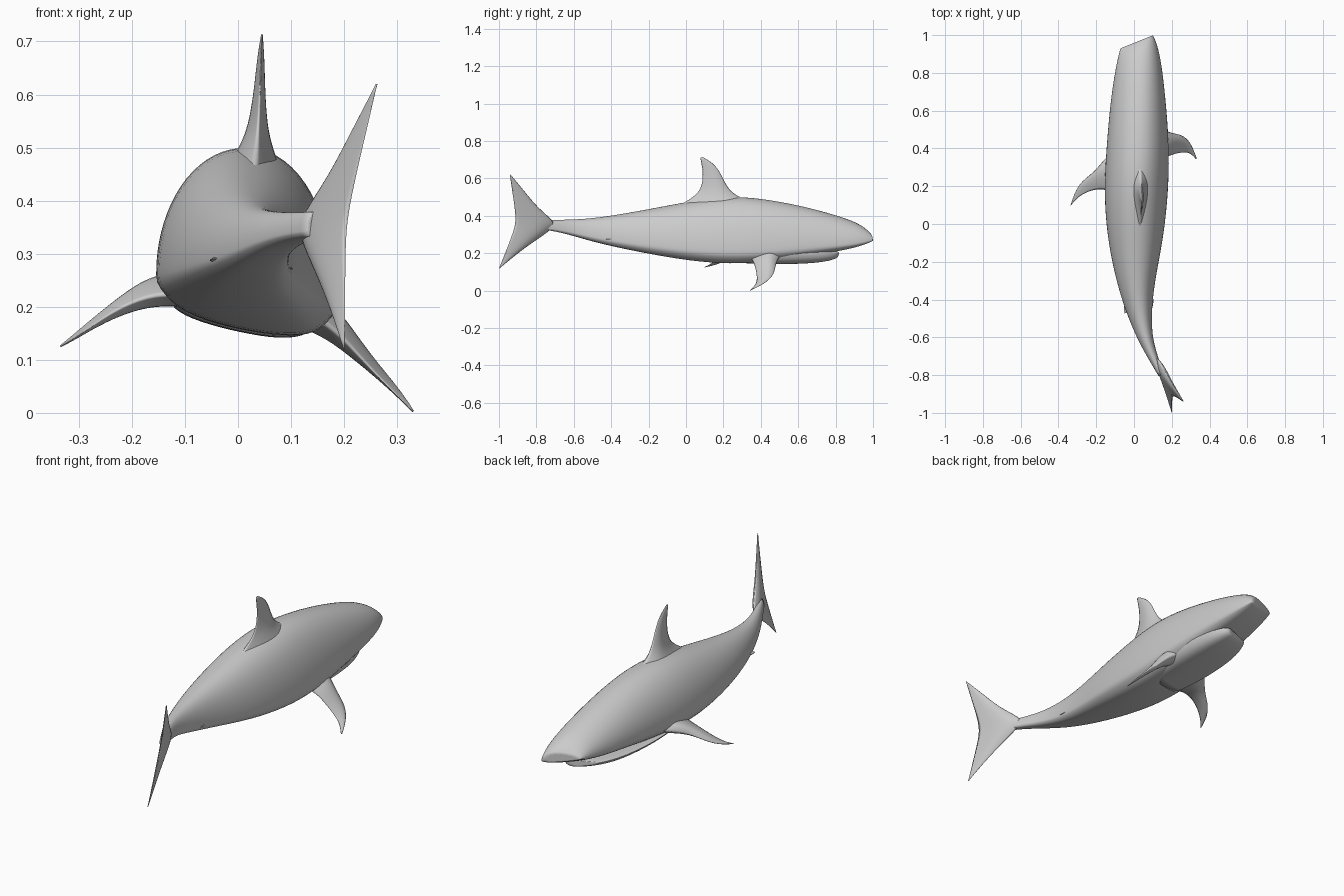
import bpy, bmesh
from mathutils import Vector


def loft(name, rings, creases, levels, end_crease=1.0):
    """Skin a list of equal-sized rings; creases = {ring index: sharpness}."""
    bm = bmesh.new()
    cl = bm.edges.layers.float.new("crease_edge")
    vs = [[bm.verts.new(p) for p in r] for r in rings]
    n = len(vs[0])
    for a, b in zip(vs, vs[1:]):
        for i in range(n):
            j = (i + 1) % n
            bm.faces.new((a[i], a[j], b[j], b[i]))
        for i, s in creases.items():
            bm.edges.get((a[i], b[i]))[cl] = s
    for r in (vs[0], vs[-1]):
        bm.faces.new(r)
        for i in range(n):
            bm.edges.get((r[i], r[(i + 1) % n]))[cl] = end_crease
    bmesh.ops.recalc_face_normals(bm, faces=bm.faces)
    me = bpy.data.meshes.new(name)
    bm.to_mesh(me)
    bm.free()
    ob = bpy.data.objects.new(name, me)
    bpy.context.collection.objects.link(ob)
    m = ob.modifiers.new("smooth", 'SUBSURF')
    m.levels = m.render_levels = levels
    for p in me.polygons:
        p.use_smooth = True
    return ob


def body_ring(profile, y, xl, xr, zt, zb):
    """Cross-section, turned towards the bend and rolled at the belly."""
    cx, hw = (xl + xr) / 2, (xr - xl) / 2
    full = profile + [(-u, v) for u, v in profile[-2:0:-1]]
    return [(cx + u * hw, y + 0.4 * u * hw,
             zb + v * (zt - zb) - 0.2 * (1 - v) * u * hw) for u, v in full]


def fin(name, pairs, normal):
    """Lens-shaped fin from (leading point, trailing point, half thickness)."""
    nv = Vector(normal).normalized()
    rings = []
    for lead, trail, t in pairs:
        a, b = Vector(lead), Vector(trail)
        m1, m2 = a.lerp(b, 0.25), a.lerp(b, 0.65)
        rings.append([a, m1 + nv * t, m2 + nv * t * 0.7, b,
                      m2 - nv * t * 0.7, m1 - nv * t])
    return loft(name, rings, {0: 0.9, 3: 0.9}, 2)


# Body with flat belly and side ridge
section = [(0, 1), (.36, .96), (.68, .82), (.9, .6), (1, .36), (1, .18),
           (.8, .05), (.4, .01), (0, 0)]
stations = [
    (.965, -.07, .10, .315, .272), (.95, -.077, .107, .335, .264),
    (.90, -.09, .125, .37, .245), (.80, -.11, .145, .405, .222),
    (.65, -.13, .162, .448, .20), (.45, -.147, .18, .49, .17),
    (.25, -.158, .187, .512, .15), (.05, -.147, .177, .487, .16),
    (-.15, -.117, .152, .447, .19), (-.35, -.07, .107, .41, .228),
    (-.50, -.02, .092, .387, .262), (-.62, .03, .097, .38, .298),
    (-.72, .085, .13, .378, .322), (-.80, .13, .155, .38, .33)]
loft("body", [body_ring(section, *s) for s in stations], {5: .4, 11: .4}, 2)

# Lower jaw under the snout
jaw_section = [(0, 1), (.5, 1), (.9, 1), (1, .85), (.95, .5), (.75, .18),
               (.4, .03), (0, 0)]
jaw = [(.79, -.05, .09, .208, .182), (.775, -.07, .112, .211, .172),
       (.70, -.105, .142, .213, .157), (.58, -.125, .16, .215, .15),
       (.42, -.13, .165, .215, .148), (.25, -.11, .14, .21, .155)]
loft("lower_jaw", [body_ring(jaw_section, *s) for s in jaw], {3: .5, 11: .5}, 2)

# Dorsal fin
dorsal = [(.33, .48, -.04, .455, .055, .03), (.25, .52, .03, .495, .032, .035),
          (.215, .565, .075, .535, .019, .038), (.185, .63, .09, .595, .012, .041),
          (.15, .68, .087, .655, .008, .043), (.09, .714, .076, .71, .002, .045)]
fin("dorsal_fin", [((x, yl, zl), (x, yt, zt), t)
                   for yl, zl, yt, zt, t, x in dorsal], (1, 0, 0))

# Pectoral fins, posed differently on each side
fin("pectoral_fin_right", [
    ((.11, .53, .21), (.11, .32, .20), .05),
    ((.175, .49, .17), (.175, .355, .165), .035),
    ((.215, .48, .13), (.215, .37, .122), .022),
    ((.268, .468, .078), (.262, .38, .07), .012),
    ((.306, .42, .037), (.30, .375, .033), .007),
    ((.331, .35, .003), (.329, .342, .002), .002)], (.7, 0, .7))
fin("pectoral_fin_left", [
    ((-.09, .40, .24), (-.09, .15, .22), .05),
    ((-.155, .35, .233), (-.155, .185, .225), .036),
    ((-.205, .28, .212), (-.22, .18, .20), .021),
    ((-.265, .238, .176), (-.272, .158, .166), .011),
    ((-.308, .185, .145), (-.308, .13, .14), .006),
    ((-.334, .105, .126), (-.335, .097, .125), .002)], (-.5, 0, .85))


# Tail fin, swung to the right and leaning with the roll
def tail_point(y, z):
    return (.115 + .42 * (-.7 - y) + .17 * (z - .35), y, z)


tail = [(-.995, .12, -1, .118, .002), (-.905, .195, -.968, .20, .008),
        (-.815, .26, -.938, .28, .015), (-.70, .335, -.918, .34, .024),
        (-.70, .37, -.913, .39, .024), (-.79, .44, -.921, .47, .015),
        (-.862, .53, -.932, .545, .008), (-.938, .62, -.942, .62, .002)]
fin("tail_fin", [(tail_point(a, b), tail_point(c, d), t)
                 for a, b, c, d, t in tail], (.92, .38, 0))

# Small pelvic fins along the rear ridge
for side, x, y in (("left", -.035, -.40), ("right", .085, -.36)):
    s = -1 if side == "left" else 1
    z = .285 - s * .008
    fin("pelvic_fin_" + side, [
        ((x - s * .03, y + .08, z), (x - s * .03, y - .06, z), .015),
        ((x, y + .03, z - .002), (x + s * .003, y - .065, z), .009),
        ((x + s * .018, y - .04, z - .006), (x + s * .016, y - .075, z - .004), .002)],
        (0, 0, 1))
